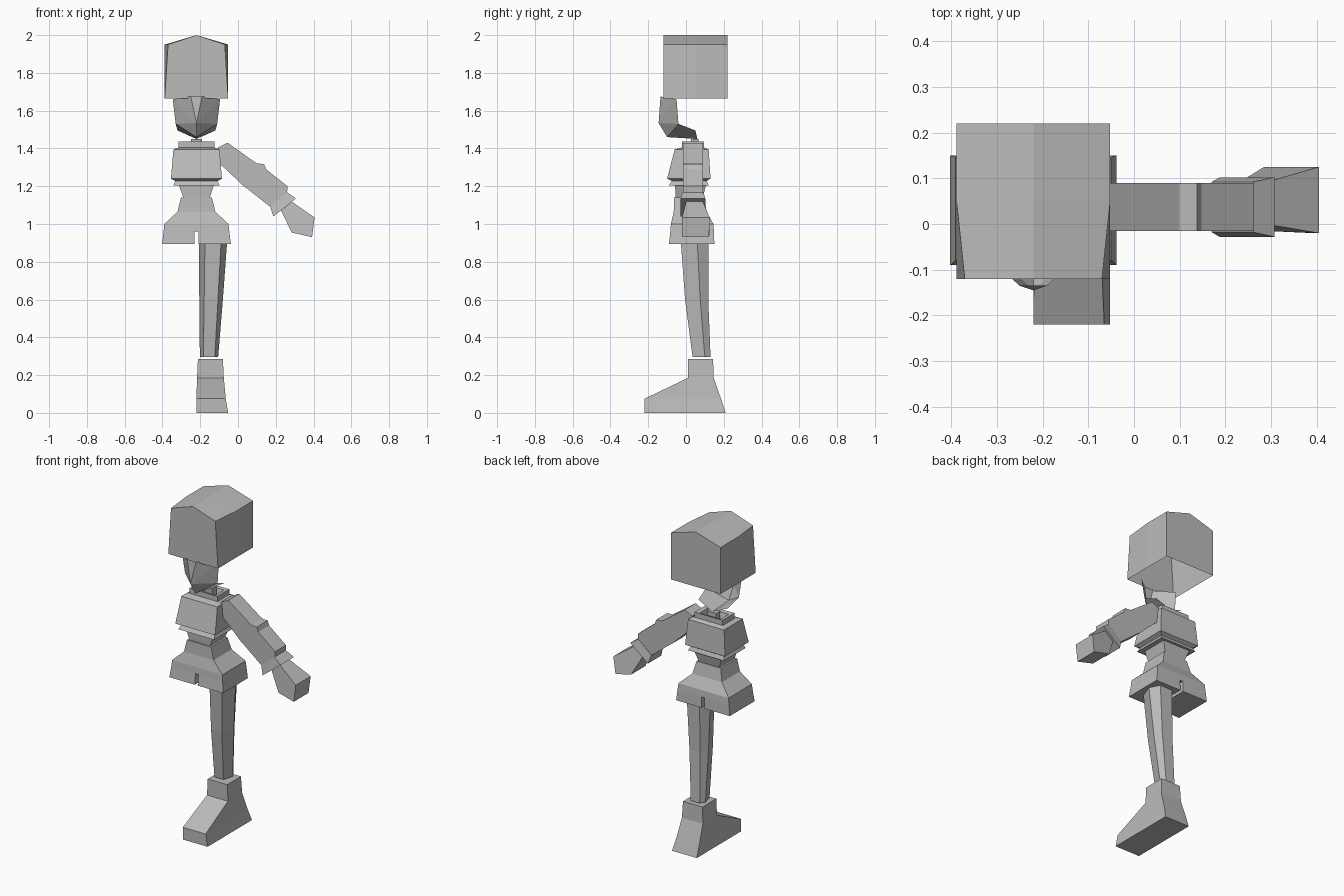
import bpy, bmesh

CX = -0.22  # body centre line

mat = bpy.data.materials.new("plain grey")
mat.diffuse_color = (0.5, 0.5, 0.5, 1)


def finish(name, bm, fix=True):
    if fix:
        bmesh.ops.recalc_face_normals(bm, faces=bm.faces)
    me = bpy.data.meshes.new(name)
    bm.to_mesh(me)
    bm.free()
    me.materials.append(mat)
    ob = bpy.data.objects.new(name, me)
    bpy.context.collection.objects.link(ob)
    return ob


def loft(name, rings, start=True, end=True):
    """Skin a list of equal-length point rings, with optional caps."""
    bm = bmesh.new()
    vs = [[bm.verts.new(p) for p in r] for r in rings]
    n = len(vs[0])
    for a, b in zip(vs, vs[1:]):
        for i in range(n):
            j = (i + 1) % n
            bm.faces.new((a[i], a[j], b[j], b[i]))
    if start:
        bm.faces.new(vs[0][::-1])
    if end:
        bm.faces.new(vs[-1])
    return finish(name, bm)


def rect(z, x0, x1, y0, y1):
    return [(x0, y0, z), (x1, y0, z), (x1, y1, z), (x0, y1, z)]


def body(z, w, y0, y1):
    return rect(z, CX - w, CX + w, y0, y1)


# Box-shaped head with a ridged top, open underneath
def head_ring(y, w_low, w_top):
    return [(CX - w_low, y, 1.665), (CX - w_top, y, 1.95), (CX, y, 2.0),
            (CX + w_top, y, 1.95), (CX + w_low, y, 1.665)]


head = loft("head", [head_ring(-0.12, 0.168, 0.15), head_ring(0.05, 0.168, 0.168),
                     head_ring(0.22, 0.168, 0.168)])
bm = bmesh.new()
bm.from_mesh(head.data)
under = [f for f in bm.faces if all(v.co.z < 1.67 for v in f.verts)]
bmesh.ops.delete(bm, geom=under, context='FACES_ONLY')
bm.to_mesh(head.data)
bm.free()

# Face mask and jaw: half shell, mirrored about the centre line
bm = bmesh.new()
pts = {"top": (0, -0.135, 1.675), "brow": (0.03, -0.135, 1.675),
       "temple": (0.125, -0.05, 1.66), "cheek": (0.11, -0.04, 1.53),
       "nose": (0, -0.145, 1.535), "chin": (0, -0.10, 1.46),
       "jaw": (0.10, 0.05, 1.495), "throat": (0, 0.06, 1.45)}
for s in (1, -1):
    v = {k: bm.verts.new((CX + s * x, y, z)) for k, (x, y, z) in pts.items()}
    for f in ("top nose brow", "brow nose temple", "temple nose cheek",
              "nose chin cheek", "chin throat jaw cheek"):
        names = f.split()
        bm.faces.new([v[k] for k in (names if s > 0 else names[::-1])])
bmesh.ops.remove_doubles(bm, verts=bm.verts, dist=0.0005)
finish("face", bm, fix=False)

# Small neck tab
loft("neck", [body(1.39, 0.03, 0.03, 0.065), body(1.45, 0.03, 0.025, 0.065)])

# Chest with a hollow collar
loft("chest", [body(1.205, 0.122, -0.09, 0.12), body(1.228, 0.112, -0.075, 0.11),
               body(1.24, 0.135, -0.10, 0.13), body(1.395, 0.122, -0.06, 0.12),
               body(1.405, 0.095, -0.02, 0.095), body(1.437, 0.095, -0.02, 0.095),
               body(1.432, 0.07, 0.0, 0.08), body(1.385, 0.06, 0.01, 0.07)])

# Waist
loft("waist", [body(1.14, 0.07, -0.055, 0.09), body(1.205, 0.092, -0.058, 0.105)])

# Shorts: hips plus two leg openings split by a narrow notch
loft("hips", [body(0.96, 0.174, -0.083, 0.148), body(1.0, 0.17, -0.08, 0.145),
              body(1.065, 0.10, -0.065, 0.11), body(1.14, 0.082, -0.063, 0.095)])
for side, s in (("right", 1), ("left", -1)):
    a, b, c = CX + s * 0.01, CX + s * 0.182, CX + s * 0.174
    loft(side + "_short_leg", [rect(0.895, a, b, -0.09, 0.15),
                               rect(0.96, a, c, -0.083, 0.148)], end=False)


# Six-sided tapering leg
def hexa(z, x0, x1, y0, ym, y1, i):
    return [(x0 + i, y0, z), (x1 - i, y0, z), (x1, ym, z),
            (x1 - i, y1, z), (x0 + i, y1, z), (x0, ym, z)]


loft("leg", [hexa(0.295, -0.202, -0.105, 0.035, 0.10, 0.13, 0.018),
             hexa(0.60, -0.205, -0.08, -0.005, 0.075, 0.118, 0.026),
             hexa(0.90, -0.207, -0.058, -0.027, 0.06, 0.12, 0.032)])

# Boot with a sloping toe
loft("boot", [rect(0, -0.22, -0.052, -0.22, 0.21),
              rect(0.075, -0.22, -0.065, -0.22, 0.185),
              rect(0.185, -0.217, -0.075, 0.01, 0.147),
              rect(0.285, -0.212, -0.08, 0.01, 0.143)])


# Arm parts: each section is an upper and lower point with a depth range
def limb(name, secs):
    loft(name, [[(xa, y0, za), (xa, y1, za), (xb, y1, zb), (xb, y0, zb)]
                for xa, za, xb, zb, y0, y1 in secs])


limb("arm", [(-0.105, 1.405, -0.105, 1.325, -0.015, 0.09),
             (-0.055, 1.43, -0.07, 1.295, -0.015, 0.09),
             (0.10, 1.32, 0.015, 1.215, -0.015, 0.09),
             (0.138, 1.318, 0.03, 1.2, -0.015, 0.09),
             (0.148, 1.29, 0.045, 1.19, -0.015, 0.09),
             (0.262, 1.20, 0.165, 1.095, -0.015, 0.09),
             (0.26, 1.165, 0.185, 1.09, -0.015, 0.09)])
limb("cuff", [(0.26, 1.168, 0.17, 1.092, -0.018, 0.092),
              (0.307, 1.135, 0.187, 1.04, -0.028, 0.102)])

# Fist: five-sided outline flaring away from the wrist
outline = [(0.285, 1.118, 0.0, 0.09), (0.405, 1.035, -0.02, 0.125),
           (0.392, 0.93, -0.02, 0.122), (0.285, 0.955, -0.015, 0.125),
           (0.228, 1.07, 0.0, 0.09)]
loft("fist", [[(x, y0, z) for x, z, y0, y1 in outline],
              [(x, y1, z) for x, z, y0, y1 in outline]])
